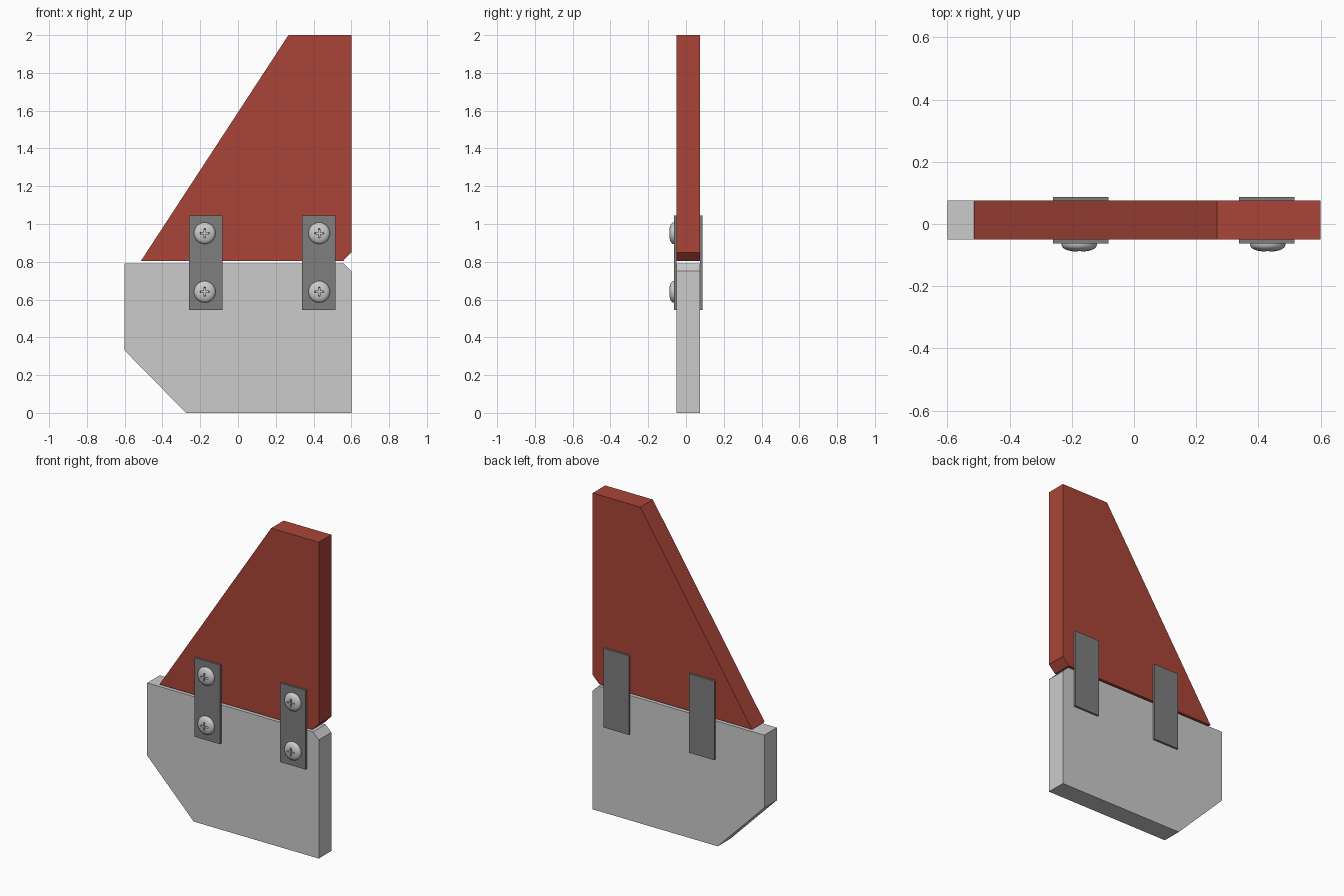
import bpy, bmesh
from math import tau
from mathutils import Matrix, Vector

if "Cube" in bpy.data.objects:
    bpy.data.objects.remove(bpy.data.objects["Cube"])


def material(name, color):
    m = bpy.data.materials.new(name)
    m.diffuse_color = (*color, 1)
    m.use_nodes = True
    m.node_tree.nodes["Principled BSDF"].inputs["Base Color"].default_value = m.diffuse_color
    return m


def finish(name, bm, mat=None, loc=(0, 0, 0)):
    bmesh.ops.recalc_face_normals(bm, faces=bm.faces)
    me = bpy.data.meshes.new(name)
    bm.to_mesh(me)
    bm.free()
    ob = bpy.data.objects.new(name, me)
    ob.location = loc
    bpy.context.collection.objects.link(ob)
    if mat:
        me.materials.append(mat)
    return ob


def prism(name, pts, y0, y1, mat=None, loc=(0, 0, 0), taper=1.0):
    """Extrude an (x, z) outline from y0 to y1, scaling the far end by taper."""
    bm = bmesh.new()
    face = bm.faces.new([bm.verts.new((x, y0, z)) for x, z in pts])
    ext = bmesh.ops.extrude_face_region(bm, geom=[face])
    for v in ext["geom"]:
        if isinstance(v, bmesh.types.BMVert):
            v.co = Vector((v.co.x * taper, y1, v.co.z * taper))
    return finish(name, bm, mat, loc)


red = material("red_paint", (0.40, 0.06, 0.04))
dark = material("dark_metal", (0.21, 0.21, 0.21))

# Two boards with a narrow gap between them
FRONT, BACK = -0.05, 0.075
prism("lower_board", [(-0.6, 0.79), (0.56, 0.79), (0.6, 0.75), (0.6, 0),
                      (-0.275, 0), (-0.6, 0.33)], FRONT, BACK)
prism("upper_board", [(-0.515, 0.803), (0.555, 0.803), (0.6, 0.85),
                      (0.6, 2), (0.267, 2)], FRONT, BACK, red)

# Round screw head profile (radius, depth) and cross recess outline
DOME = [(0.057, 0.004), (0.057, -0.006), (0.054, -0.013), (0.047, -0.019),
        (0.036, -0.0235), (0.02, -0.0265), (0, -0.0275)]
a, b = 0.032, 0.006
CROSS = [(a, -b), (a, b), (b, b), (b, a), (-b, a), (-b, b),
         (-a, b), (-a, -b), (-b, -b), (-b, -a), (b, -a), (b, -b)]


def screw(name, x, z, turn):
    loc = (x, FRONT - 0.0115, z)
    bm = bmesh.new()
    vs = [bm.verts.new((r, y, 0)) for r, y in DOME]
    edges = [bm.edges.new(p) for p in zip(vs, vs[1:])]
    bmesh.ops.spin(bm, geom=vs + edges, cent=(0, 0, 0), axis=(0, 1, 0),
                   angle=tau, steps=32, use_merge=True)
    bmesh.ops.remove_doubles(bm, verts=bm.verts, dist=1e-5)
    bmesh.ops.holes_fill(bm, edges=[e for e in bm.edges if e.is_boundary])
    head = finish(name, bm, None, loc)
    cutter = prism(name + "_cutter", CROSS, -0.04, -0.012, None, loc, 0.6)
    cutter.data.transform(Matrix.Rotation(turn, 4, 'Y'))
    # Cut the recess, then drop the cutter
    mod = head.modifiers.new("recess", 'BOOLEAN')
    mod.object = cutter
    mod.operation = 'DIFFERENCE'
    mod.solver = 'EXACT'
    bpy.ops.object.select_all(action='DESELECT')
    head.select_set(True)
    bpy.context.view_layer.objects.active = head
    bpy.ops.object.modifier_apply(modifier=mod.name)
    bpy.ops.object.shade_smooth_by_angle(angle=0.6)
    bpy.data.objects.remove(cutter)


# Joining plates front and back, each front plate with two screws
for side, x in (("left", -0.171), ("right", 0.427)):
    outline = [(x - 0.089, 0.545), (x + 0.089, 0.545),
               (x + 0.089, 1.045), (x - 0.089, 1.045)]
    prism(f"front_plate_{side}", outline, FRONT - 0.0125, FRONT, dark)
    prism(f"back_plate_{side}", outline, BACK, BACK + 0.0125, dark)
    for level, z in (("upper", 0.951), ("lower", 0.641)):
        screw(f"screw_{level}_{side}", x - 0.005 if x < 0 else x + 0.003, z, 0.0)
